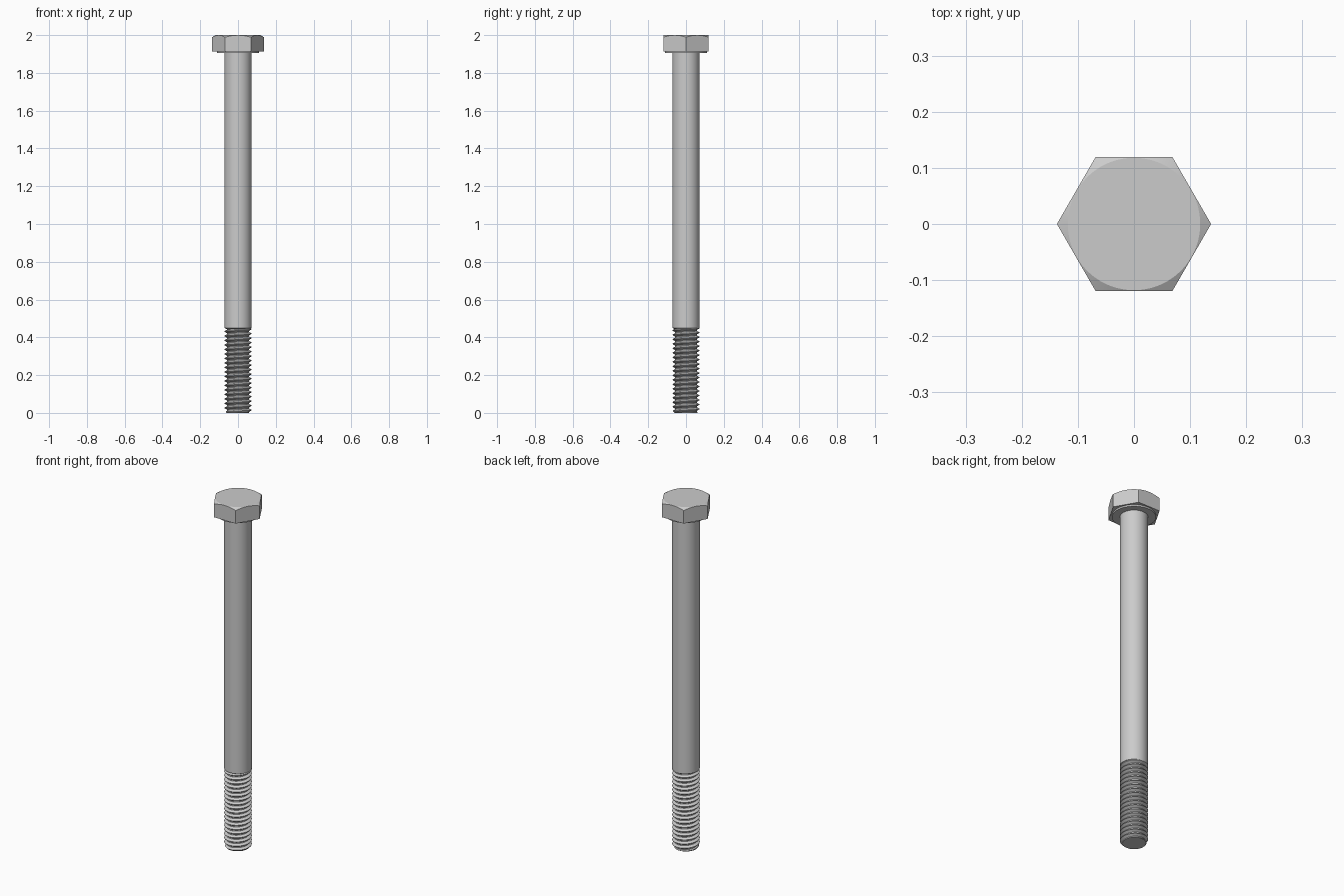
import bpy, bmesh
from math import pi, cos, sin, tan, radians

if "Cube" in bpy.data.objects:
    bpy.data.objects.remove(bpy.data.objects["Cube"])

SEG = 96                      # multiple of 6 so hexagon corners land on vertices
R, MINOR, PITCH = 0.0715, 0.0575, 0.0238
THREAD_TOP, HEAD_BOTTOM = 0.45, 1.905
FLAT = 0.119                  # half the width across flats


def finish(bm, name):
    bmesh.ops.remove_doubles(bm, verts=bm.verts, dist=1e-5)
    bmesh.ops.recalc_face_normals(bm, faces=bm.faces)
    me = bpy.data.meshes.new(name)
    bm.to_mesh(me)
    bm.free()
    ob = bpy.data.objects.new(name, me)
    bpy.context.collection.objects.link(ob)
    bpy.ops.object.select_all(action='DESELECT')
    ob.select_set(True)
    bpy.context.view_layer.objects.active = ob
    bpy.ops.object.shade_smooth_by_angle(angle=radians(20))
    return ob


def stack(name, rings):
    """Skin a list of ring functions angle -> (radius, z), capping both ends."""
    bm = bmesh.new()
    loops = []
    for f in rings:
        loop = []
        for i in range(SEG):
            a = 2 * pi * i / SEG
            r, z = f(a)
            loop.append(bm.verts.new((r * cos(a), r * sin(a), z)))
        loops.append(loop)
    for lo, hi in zip(loops, loops[1:]):
        for i in range(SEG):
            j = (i + 1) % SEG
            bm.faces.new((lo[i], lo[j], hi[j], hi[i]))
    bm.faces.new(loops[0][::-1])
    bm.faces.new(loops[-1])
    return finish(bm, name)


def circle(r, z):
    return lambda a: (r, z)


def hex_radius(a):
    return FLAT / cos(a % (pi / 3) - pi / 6)


# Hexagonal head with washer face and 30 degree crown chamfer
CROWN = FLAT - 0.001
stack("hex_head", [
    circle(0.111, HEAD_BOTTOM),
    circle(0.111, HEAD_BOTTOM + 0.009),
    lambda a: (hex_radius(a), HEAD_BOTTOM + 0.009),
    lambda a: (hex_radius(a), 2 - (hex_radius(a) - CROWN) * tan(radians(30))),
    circle(CROWN, 2.0),
])

# Plain shank, bevelled where the thread begins
stack("shank", [
    circle(MINOR, THREAD_TOP - 0.008),
    circle(R, THREAD_TOP),
    circle(R, HEAD_BOTTOM + 0.002),
])

# Helical thread: profile points as (fraction of pitch, height 0..1)
PROFILE = [(0, 0), (0.2, 0), (0.39, 0.5), (0.56, 1), (0.68, 1), (0.84, 0.5), (1, 0)]


def thread_radius(t):
    t %= 1.0
    for (t0, h0), (t1, h1) in zip(PROFILE, PROFILE[1:]):
        if t <= t1:
            return MINOR + (R - MINOR) * (h0 + (h1 - h0) * (t - t0) / (t1 - t0))


bm = bmesh.new()
turns = int(THREAD_TOP / PITCH) + 2
columns = []
for i in range(SEG + 1):
    a = 2 * pi * i / SEG
    col = []
    for k in range(-1, turns):
        for t, h in PROFILE[:-1]:
            z = min(max(PITCH * (k + t + i / SEG), 0), THREAD_TOP)
            r = min(thread_radius(z / PITCH - i / SEG), 0.061 + 0.9 * z)
            col.append(bm.verts.new((r * cos(a), r * sin(a), z)))
    columns.append(col)
for c0, c1 in zip(columns, columns[1:]):
    for j in range(len(c0) - 1):
        bm.faces.new((c0[j], c1[j], c1[j + 1], c0[j + 1]))
bmesh.ops.remove_doubles(bm, verts=bm.verts, dist=1e-5)
bmesh.ops.holes_fill(bm, edges=[e for e in bm.edges if e.is_boundary], sides=0)
finish(bm, "thread")
